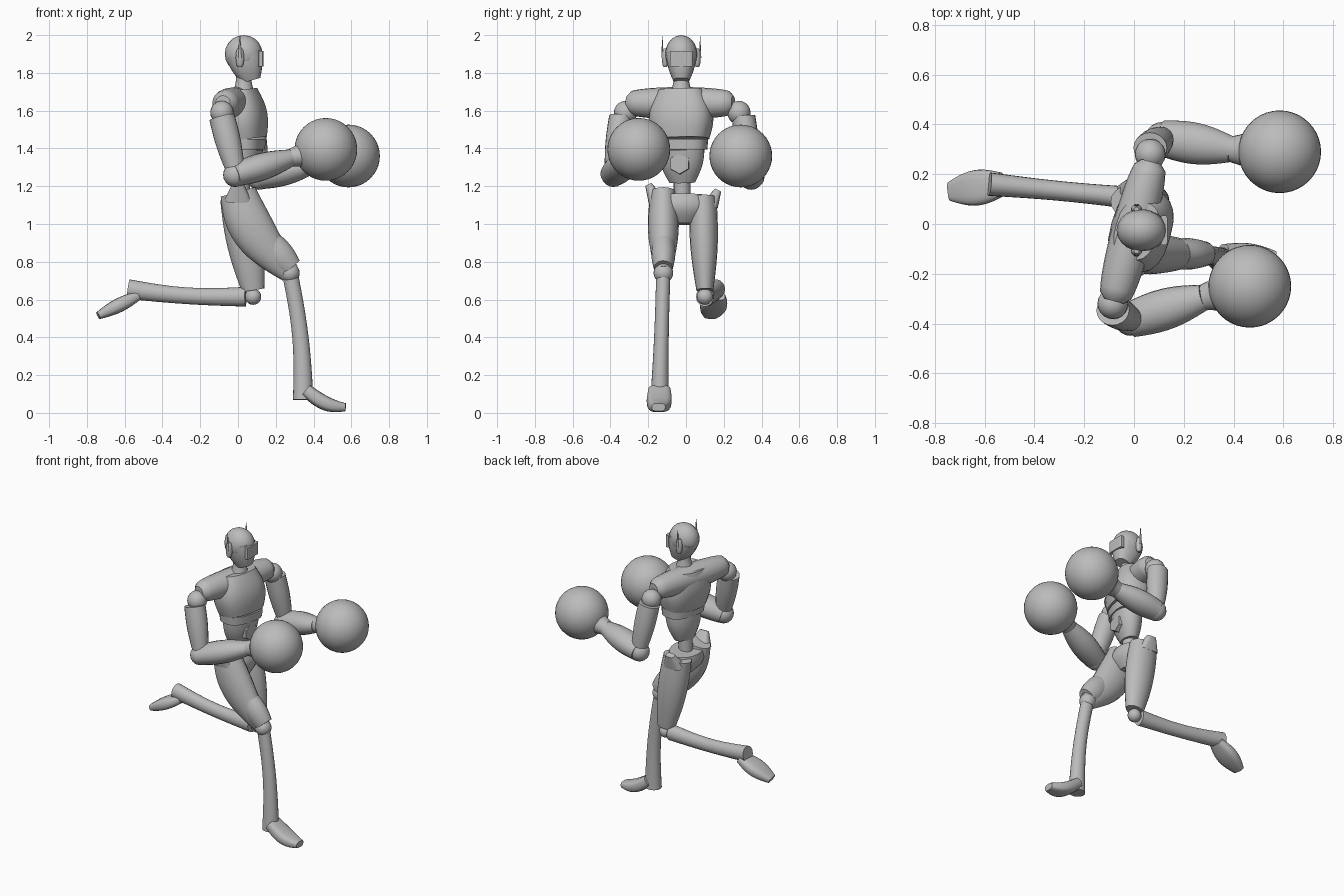
import bpy, bmesh, math
from mathutils import Vector, Matrix

default_cube = bpy.data.objects.get("Cube")
if default_cube:
    bpy.data.objects.remove(default_cube, do_unlink=True)

GREY = (.5, .5, .5, 1)
material = bpy.data.materials.new("plain grey")
material.use_nodes = True
material.diffuse_color = GREY
material.node_tree.nodes["Principled BSDF"].inputs["Base Color"].default_value = GREY

ACROSS = Vector((0, 1, 0))
UP = Vector((0, 0, 1))
CHEST_SIDE = Vector((.27, .96, 0))   # twisted shoulder line


def finish(name, bm):
    """Turn a bmesh into a smooth-shaded grey object."""
    bmesh.ops.recalc_face_normals(bm, faces=bm.faces)
    mesh = bpy.data.meshes.new(name)
    bm.to_mesh(mesh)
    bm.free()
    mesh.materials.append(material)
    part = bpy.data.objects.new(name, mesh)
    bpy.context.collection.objects.link(part)
    bpy.ops.object.select_all(action='DESELECT')
    part.select_set(True)
    bpy.context.view_layer.objects.active = part
    bpy.ops.object.shade_smooth_by_angle(angle=math.radians(35))


def rounded(value, power):
    """Square off a sine or cosine for a boxier section."""
    return math.copysign(abs(value) ** (2 / power), value)


def limb(name, start, end, first, last, bulge=0.0, fullness=1.0, flatten=1.0,
         bow=(0, 0, 0), side=ACROSS, power=2.0, sides=20, steps=12):
    """Tapered, optionally bulging and bowed tube; flatten is width over depth."""
    start, end, bow = Vector(start), Vector(end), Vector(bow)
    bm = bmesh.new()
    loops = []
    for step in range(steps + 1):
        t = step / steps
        arch = max(math.sin(math.pi * t), 0)
        centre = start.lerp(end, t) + bow * arch
        tangent = (end - start + bow * math.pi * math.cos(math.pi * t)).normalized()
        wide = (side - tangent * side.dot(tangent)).normalized()
        deep = wide.cross(tangent)
        radius = first + (last - first) * t + bulge * arch ** fullness
        loop = []
        for corner in range(sides):
            angle = math.tau * corner / sides
            offset = deep * rounded(math.cos(angle), power)
            offset += wide * rounded(math.sin(angle), power) * flatten
            loop.append(bm.verts.new(centre + offset * radius))
        loops.append(loop)
    for low, high in zip(loops, loops[1:]):
        for corner in range(sides):
            following = (corner + 1) % sides
            bm.faces.new((low[corner], low[following], high[following], high[corner]))
    bm.faces.new(loops[0])
    bm.faces.new(loops[-1])
    finish(name, bm)


def ball(name, centre, radius, scale=(1, 1, 1), detail=20):
    bm = bmesh.new()
    bmesh.ops.create_uvsphere(bm, u_segments=detail, v_segments=detail // 2, radius=radius)
    placement = Matrix.Translation(centre) @ Matrix.Diagonal((*scale, 1))
    bmesh.ops.transform(bm, matrix=placement, verts=bm.verts)
    finish(name, bm)


# Head: skull, jaw, visor and neck
skull = Vector((.03, -.025, 1.9))
ball("skull", skull, .1, scale=(1, .85, 1))
limb("jaw", skull, skull + Vector((.04, 0, -.14)), .095, .05, bulge=.01, flatten=.85, power=2.5)
limb("visor", skull + Vector((.09, 0, -.065)), skull + Vector((.09, 0, .015)),
     .015, .015, flatten=4, power=5)
limb("neck", skull - UP * .2, skull - UP * .06, .055, .045, bulge=-.01)

# Ear discs with antennae
for label, sign in (("right", -1), ("left", 1)):
    ear = skull + Vector((-.02, sign * .085, -.02))
    limb(label + "_ear", ear - UP * .05, ear + UP * .05, .01, .01, bulge=.012, fullness=.5, flatten=.8)
    limb(label + "_antenna", ear + ACROSS * sign * .015, ear + Vector((0, sign * .015, .115)),
         .012, .002, flatten=.5, sides=8)

# Torso
right_shoulder = Vector((-.08, -.31, 1.64))
left_shoulder = Vector((.07, .25, 1.64))
limb("shoulders", right_shoulder, left_shoulder, .04, .04, bulge=.045, fullness=.3,
     side=Vector((.96, -.27, 0)), steps=24)
ribs = Vector((.04, -.025, 1.45))
limb("chest", ribs, (.01, -.025, 1.71), .105, .085, bulge=.025, flatten=1.4,
     side=CHEST_SIDE, power=2.6)
limb("rib_band", ribs - UP * .055, ribs, .095, .098, flatten=1.45, side=CHEST_SIDE, power=2.6)
limb("abdomen", (.025, -.02, 1.22), ribs - UP * .05, .05, .09, bulge=.01, flatten=1.4, side=CHEST_SIDE)
limb("waist", (.015, -.02, 1.1), (.02, -.02, 1.25), .045, .045)
limb("belly_plate", (.08, -.03, 1.32), (.125, -.035, 1.32), .06, .055, sides=6)
limb("pelvis", (.03, -.02, 1), (.01, -.02, 1.15), .05, .09, bulge=.03, flatten=1.5)

# Hip crests
right_hip = Vector((0, -.12, 1.17))
left_hip = Vector((0, .09, 1.14))
for label, hip, sign in (("right", right_hip, -1), ("left", left_hip, 1)):
    limb(label + "_hip_crest", hip + Vector((0, sign * .04, -.04)),
         hip + Vector((0, sign * .08, .04)), .07, .03, flatten=.6, power=3)

# Front leg, planted
right_knee = Vector((.275, -.12, .74))
right_heel = Vector((.345, -.14, .07))
right_toe = Vector((.57, -.145, .03))
limb("right_thigh", right_hip, right_knee, .095, .055, bulge=.04, flatten=.7, bow=(-.05, 0, 0))
limb("right_thigh_guard", (.17, -.12, .89), (.28, -.12, .765), .075, .062, bulge=.01, flatten=.8)
ball("right_knee", right_knee, .052)
limb("right_shin", right_knee, right_heel, .042, .054, bulge=-.005, flatten=.9, bow=(.02, 0, 0))
limb("right_foot", (.36, -.14, .12), right_toe, .035, .021, bulge=.01, flatten=1.7,
     bow=(0, 0, -.025), power=3)

# Rear leg, kicked back
left_knee = Vector((.08, .1, .615))
left_heel = Vector((-.58, .16, .655))
left_toe = Vector((-.74, .13, .515))
limb("left_thigh", left_hip, left_knee + UP * .035, .095, .06, bulge=.02, flatten=.75)
ball("left_knee", left_knee, .043)
limb("left_shin", left_knee - Vector((.04, 0, 0)), left_heel, .052, .052, bulge=-.008,
     flatten=.9, bow=(0, 0, -.015))
limb("left_foot", left_heel + Vector((.05, 0, -.035)), left_toe, .025, .02, bulge=.015,
     flatten=1.9, power=3)

# Arms: joint positions, then wrist and glove centre for each side
arms = {
    "right": ((-.085, -.32, 1.59), (-.015, -.385, 1.26), (.28, -.295, 1.35), (.465, -.25, 1.395)),
    "left": ((.065, .28, 1.59), (.11, .345, 1.245), (.39, .3, 1.31), (.585, .29, 1.36)),
}
for label, joints in arms.items():
    shoulder, elbow, wrist, glove = map(Vector, joints)
    outward = ACROSS * math.copysign(.025, shoulder.y)
    ball(label + "_shoulder_joint", shoulder, .062)
    limb(label + "_upper_arm", shoulder + outward - UP * .025, elbow + UP * .03, .068, .05,
         bulge=.008, flatten=.92)
    ball(label + "_elbow", elbow, .064)
    limb(label + "_forearm", elbow, wrist, .062, .046, bulge=.018, flatten=1.15)
    limb(label + "_glove_cuff", wrist, wrist.lerp(glove, .5), .048, .085, bulge=-.006, flatten=1.1)
    ball(label + "_glove", glove, .166, detail=40)
